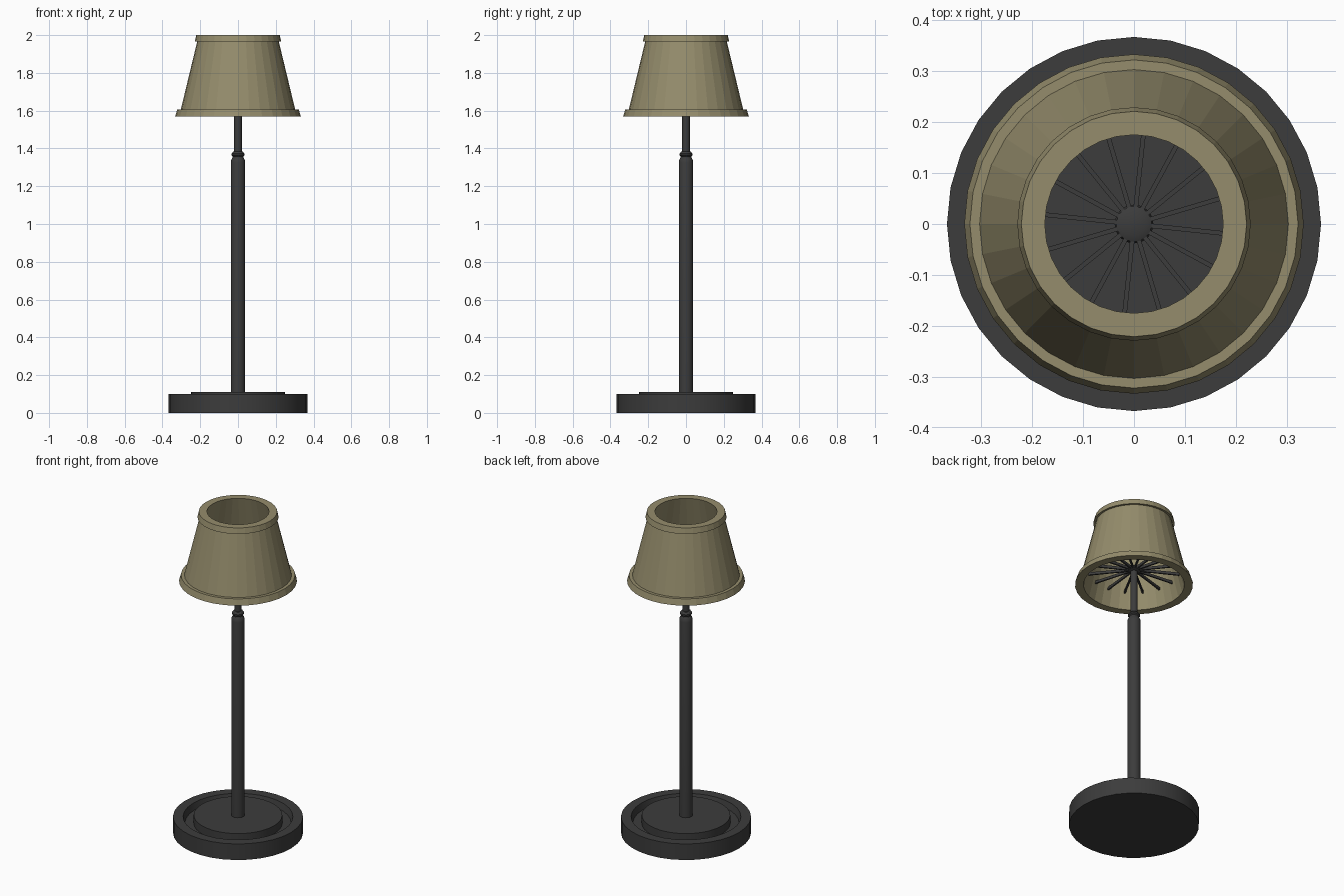
import bpy
import bmesh
from math import cos, sin, pi, radians
from mathutils import Matrix

if "Cube" in bpy.data.objects:
    bpy.data.objects.remove(bpy.data.objects["Cube"])


def material(name, color):
    m = bpy.data.materials.new(name)
    m.diffuse_color = (*color, 1)
    m.use_nodes = True
    m.node_tree.nodes["Principled BSDF"].inputs["Base Color"].default_value = m.diffuse_color
    return m


METAL = material("dark_metal", (0.045, 0.045, 0.045))
FABRIC = material("shade_fabric", (0.30, 0.265, 0.15))


def add_object(name, bm, mat, smooth):
    bmesh.ops.recalc_face_normals(bm, faces=bm.faces)
    mesh = bpy.data.meshes.new(name)
    bm.to_mesh(mesh)
    bm.free()
    mesh.materials.append(mat)
    ob = bpy.data.objects.new(name, mesh)
    bpy.context.collection.objects.link(ob)
    if smooth:
        bpy.context.view_layer.objects.active = ob
        ob.select_set(True)
        bpy.ops.object.shade_smooth_by_angle(angle=radians(30))
        ob.select_set(False)
    return ob


def lathe(name, profile, mat, sides=32, closed=False, smooth=True):
    """Revolve (radius, z) points; open profiles get end caps."""
    bm = bmesh.new()
    rings = [[bm.verts.new((r * cos(2 * pi * i / sides), r * sin(2 * pi * i / sides), z))
              for i in range(sides)] for r, z in profile]
    pairs = list(zip(rings, rings[1:]))
    if closed:
        pairs.append((rings[-1], rings[0]))
    else:
        bm.faces.new(rings[0])
        bm.faces.new(rings[-1])
    for a, b in pairs:
        for i in range(sides):
            j = (i + 1) % sides
            bm.faces.new((a[i], a[j], b[j], b[i]))
    return add_object(name, bm, mat, smooth)


# Round base with a groove around the raised centre disc
lathe("base", [(0.367, 0), (0.367, 0.10), (0.31, 0.10), (0.30, 0.06),
               (0.25, 0.06), (0.25, 0.11)], METAL)

# Main pole with rounded shoulder, neck and collar
lathe("pole", [(0.038, 0.105), (0.038, 1.325), (0.035, 1.342), (0.028, 1.352),
               (0.028, 1.358), (0.034, 1.364), (0.034, 1.372), (0.027, 1.382),
               (0.02, 1.385)], METAL, sides=24)

# Thin rod and the hub carrying the spokes
lathe("upper_rod", [(0.02, 1.38), (0.02, 1.67)], METAL, sides=16)
lathe("spoke_hub", [(0.024, 1.652), (0.035, 1.657), (0.035, 1.677), (0.024, 1.682)],
      METAL, sides=16)

# Sixteen spokes reaching the inside of the shade
bm = bmesh.new()
for i in range(16):
    m = (Matrix.Rotation(radians(-6 + 22.5 * i), 4, 'Z')
         @ Matrix.Translation((0.147, 0, 1.667))
         @ Matrix.Diagonal((0.242, 0.009, 0.016, 1)))
    bmesh.ops.create_cube(bm, size=1, matrix=m)
add_object("shade_spokes", bm, METAL, False)

# Hollow tapered shade with bands at both rims
lathe("shade", [(0.333, 1.568), (0.322, 1.605), (0.303, 1.605), (0.216, 1.966),
                (0.229, 1.966), (0.221, 2.0), (0.175, 2.0), (0.285, 1.568)],
      FABRIC, closed=True, smooth=False)
